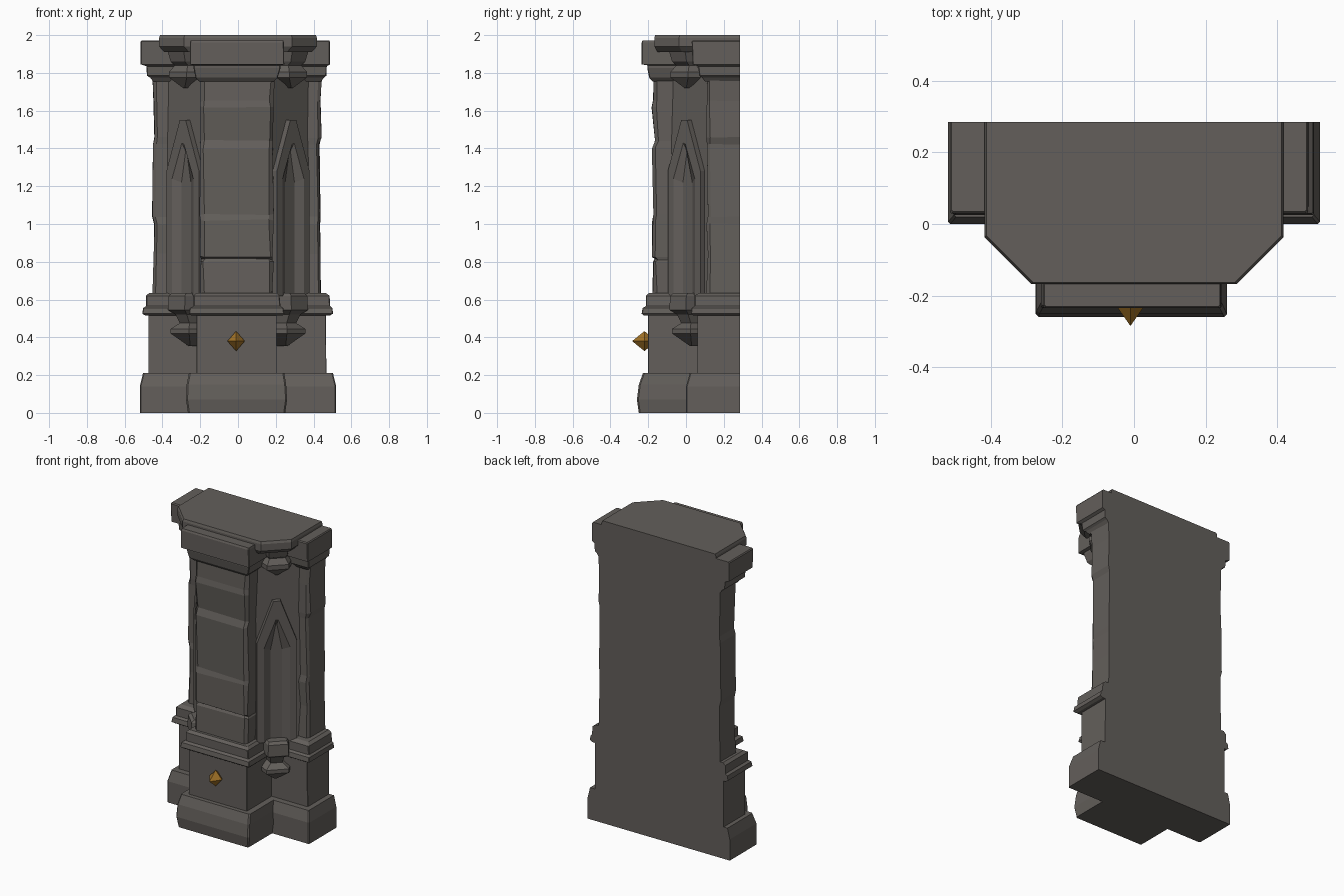
import bpy, bmesh, math, random
from mathutils import Vector

if "Cube" in bpy.data.objects:
    bpy.data.objects.remove(bpy.data.objects["Cube"])

random.seed(4)
BACK = 0.285


def material(name, rgb):
    m = bpy.data.materials.new(name)
    m.diffuse_color = (*rgb, 1)
    m.use_nodes = True
    m.node_tree.nodes["Principled BSDF"].inputs["Base Color"].default_value = m.diffuse_color
    return m


stone = material("dark stone", (0.125, 0.114, 0.104))
amber = material("amber", (0.36, 0.17, 0.02))


def finish(name, bm, mat):
    bmesh.ops.recalc_face_normals(bm, faces=bm.faces)
    me = bpy.data.meshes.new(name)
    bm.to_mesh(me)
    bm.free()
    me.materials.append(mat)
    ob = bpy.data.objects.new(name, me)
    bpy.context.collection.objects.link(ob)
    return ob


def loft(name, rings, mat=stone):
    """Skin a closed solid through rings of equal point count."""
    bm = bmesh.new()
    vs = [[bm.verts.new(p) for p in r] for r in rings]
    n = len(vs[0])
    for a, b in zip(vs, vs[1:]):
        for i in range(n):
            j = (i + 1) % n
            bm.faces.new((a[i], a[j], b[j], b[i]))
    bm.faces.new(vs[0][::-1])
    bm.faces.new(vs[-1])
    return finish(name, bm, mat)


def block(name, levels, chamfer=0.0, rough=0.0):
    """Stack of rectangular outlines (z, x0, x1, front y), flat at the back."""
    c = max(chamfer, 0.002)
    rings = []
    for z, x0, x1, y in levels:
        ring = [(x0, BACK), (x0, y + c), (x0 + c, y), (x1 - c, y), (x1, y + c), (x1, BACK)]
        out = [(ring[0][0], BACK, z)]
        for px, py in ring[1:5]:
            out.append((px + random.uniform(-rough, rough), py + random.uniform(-rough, rough),
                        z + random.uniform(-rough, rough)))
        out.append((ring[5][0], BACK, z))
        rings.append(out)
    return loft(name, rings)


# base blocks, front arm and side arms
block("base_front", [(0, -.265, .25, -.25), (.07, -.275, .26, -.26), (.15, -.272, .255, -.25),
                     (.21, -.26, .245, -.228)], .008)
block("base_sides", [(0, -.52, .52, 0), (.14, -.52, .52, .0), (.21, -.503, .503, .02)], .006)

# plinth
block("plinth_front", [(.2, -.22, .205, -.2), (.53, -.22, .205, -.2)])
block("plinth_sides", [(.2, -.475, .468, .06), (.53, -.475, .465, .06)])

# lower moulding
block("moulding_front", [(.515, -.245, .235, -.222), (.525, -.26, .245, -.235), (.555, -.255, .24, -.23),
                         (.565, -.235, .225, -.213), (.62, -.235, .22, -.213), (.635, -.22, .205, -.195)], .004)
block("moulding_sides", [(.515, -.49, .485, .04), (.525, -.507, .503, .025), (.555, -.502, .5, .03),
                         (.565, -.487, .488, .045), (.62, -.487, .485, .045), (.635, -.47, .465, .07)], .004)

# weathered shafts with horizontal cracks
block("shaft_front", [(.62, -.2, .185, -.175), (.80, -.2, .185, -.175), (.812, -.195, .18, -.164),
                      (.825, -.2, .187, -.178), (1.02, -.2, .185, -.18), (1.05, -.2, .185, -.17),
                      (1.40, -.2, .187, -.176), (1.44, -.198, .182, -.166), (1.62, -.2, .187, -.178),
                      (1.65, -.2, .187, -.17), (1.78, -.2, .19, -.175)], .018, .005)
block("shaft_sides", [(.62, -.45, .44, .11), (.84, -.445, .435, .113), (1.0, -.445, .435, .11),
                      (1.04, -.455, .437, .115), (1.42, -.45, .432, .112), (1.46, -.443, .44, .11),
                      (1.65, -.448, .437, .11), (1.78, -.45, .442, .11)], .015, .004)

# capital
block("capital_front", [(1.755, -.205, .19, -.178), (1.775, -.225, .21, -.195), (1.825, -.235, .225, -.205),
                        (1.84, -.235, .225, -.205), (1.845, -.255, .245, -.235), (1.96, -.255, .243, -.235),
                        (1.972, -.25, .24, -.23)], .004)
block("capital_sides", [(1.755, -.45, .44, .1), (1.775, -.465, .455, .085), (1.785, -.482, .468, .07),
                        (1.835, -.485, .47, .065), (1.845, -.515, .487, .035), (1.965, -.515, .487, .03),
                        (1.972, -.51, .482, .035)], .004)


def octo_outline(x, y, d, z):
    """Half-octagon plan: sides at x, front at y, corners cut where |x| - y = d."""
    return [(-x, BACK, z), (-x, x - d, z), (-(d + y), y, z), (d + y, y, z), (x, x - d, z), (x, BACK, z)]


# core wall behind the niches, and the top slab
loft("core", [octo_outline(.40, -.14, .26, .53), octo_outline(.40, -.14, .26, 1.94)])
loft("top_slab", [octo_outline(.39, -.15, .41, 1.91), octo_outline(.418, -.168, .455, 1.94),
                  octo_outline(.418, -.168, .455, 1.985), octo_outline(.413, -.163, .445, 2.0)])

R = math.sqrt(.5)
MID = 0.2    # offset of the corner axis along the diagonal


def diag(s, u, out, z):
    """Point on a corner: u along the diagonal wall, out from it; s = side."""
    return (s * R * (MID + u + out), R * (MID + u - out), z)


def corbel(name, s, inner, levels):
    loft(name, [[diag(s, -u, inner, z), diag(s, -u * .6, o, z), diag(s, u * .6, o, z), diag(s, u, inner, z)]
                for z, u, o in levels])


def niche(name, s):
    """Pointed arch frame with a splayed recess."""
    def arch(w, spring, tip, apex, out, z0=.62):
        return [diag(s, u, out, z) for u, z in
                ((-w, z0), (-w, spring), (-tip, apex), (tip, apex), (w, spring), (w, z0))]
    outer = [arch(.125, 1.28, .025, 1.55, .17), arch(.122, 1.28, .022, 1.55, .214)]
    inner = [arch(.08, 1.24, .006, 1.43, .214), arch(.035, 1.22, .004, 1.385, .188)]
    bm = bmesh.new()
    vs = [[bm.verts.new(p) for p in r] for r in outer + inner]
    for a, b in zip(vs, vs[1:]):
        for i in range(5):
            bm.faces.new((a[i], a[i + 1], b[i + 1], b[i]))
    bm.faces.new(vs[-1])
    ob = finish(name, bm, stone)
    # open shell: make the recess panel face outwards
    me = ob.data
    if me.polygons[-1].normal.dot(Vector((s, -1, 0))) < 0:
        me.flip_normals()


for side, s in (("left", -1), ("right", 1)):
    niche("niche_" + side, s)
    corbel("niche_foot_" + side, s, .09,
           [(.355, .012, .165), (.42, .115, .235), (.445, .115, .235), (.475, .06, .20), (.52, .07, .225),
            (.545, .105, .262), (.62, .1, .258), (.635, .09, .24)])
    corbel("niche_crown_" + side, s, .14,
           [(1.72, .01, .205), (1.775, .11, .25), (1.805, .11, .25), (1.84, .08, .225), (1.86, .09, .25),
            (1.91, .1, .265), (1.945, .13, .30)])

# amber gem on the plinth
bm = bmesh.new()
ring = [bm.verts.new((-.01 + .046 * a, -.22, .38 + .053 * b)) for a, b in ((1, 0), (0, 1), (-1, 0), (0, -1))]
tips = [bm.verts.new((-.01, y, .38)) for y in (-.285, -.155)]
for i in range(4):
    for t in tips:
        bm.faces.new((ring[i], ring[(i + 1) % 4], t))
finish("gem", bm, amber)
